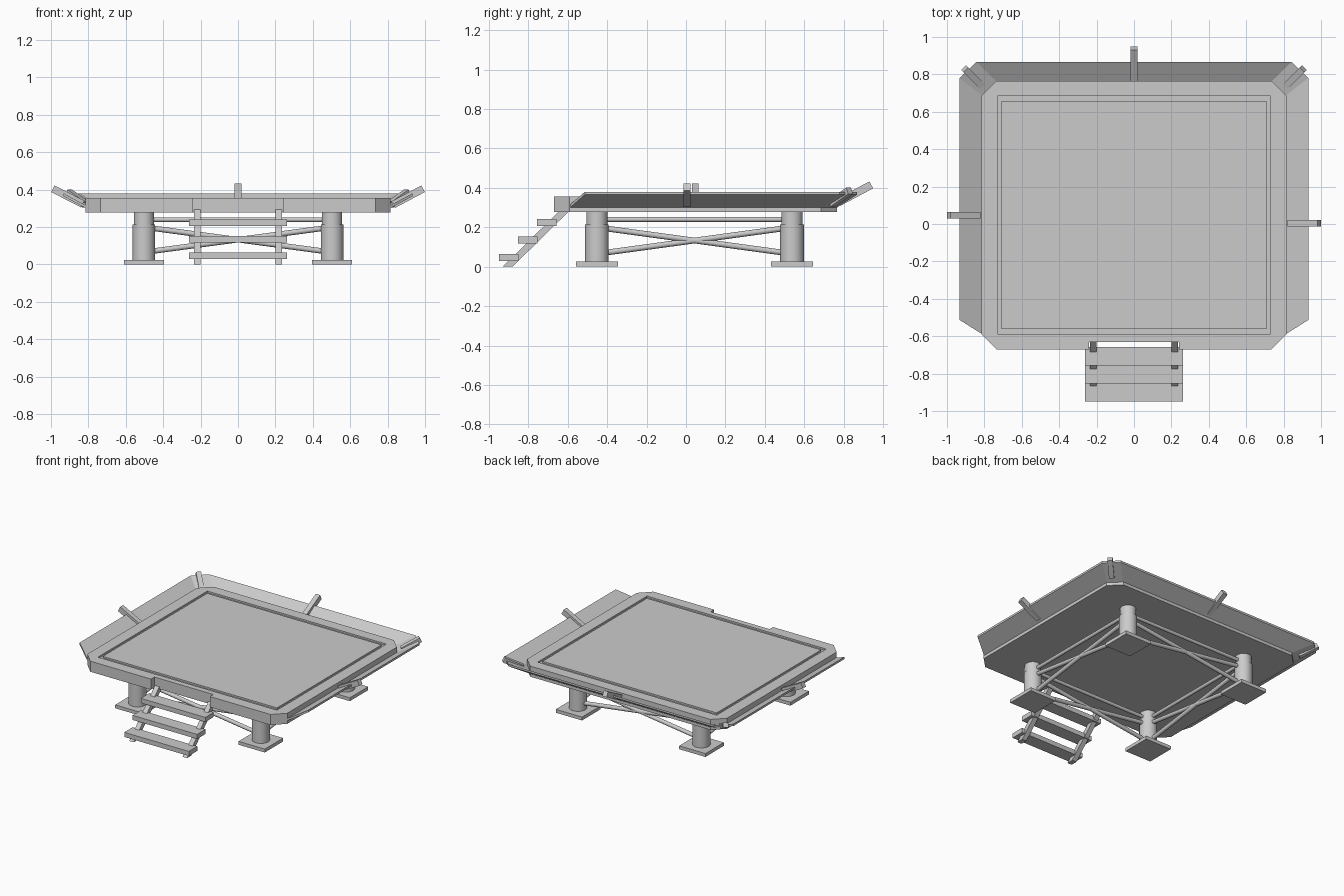
import bpy, bmesh
from mathutils import Vector, Matrix

if "Cube" in bpy.data.objects:
    bpy.data.objects.remove(bpy.data.objects["Cube"])


def finish(name, bm):
    bmesh.ops.recalc_face_normals(bm, faces=bm.faces)
    me = bpy.data.meshes.new(name)
    bm.to_mesh(me)
    bm.free()
    ob = bpy.data.objects.new(name, me)
    bpy.context.collection.objects.link(ob)
    return ob


def prism(name, pts, offset):
    """Flat outline extruded along offset."""
    bm = bmesh.new()
    f = bm.faces.new([bm.verts.new(p) for p in pts])
    ext = bmesh.ops.extrude_face_region(bm, geom=[f])['geom']
    bmesh.ops.translate(bm, vec=offset, verts=[v for v in ext if isinstance(v, bmesh.types.BMVert)])
    return finish(name, bm)


def sweep(name, sections, closed=False):
    """Join matching cross-sections into a solid strip or ring."""
    bm = bmesh.new()
    rings = [[bm.verts.new(p) for p in s] for s in sections]
    pairs = list(zip(rings, rings[1:]))
    if closed:
        pairs.append((rings[-1], rings[0]))
    for a, b in pairs:
        for i in range(len(a)):
            j = (i + 1) % len(a)
            bm.faces.new((a[i], a[j], b[j], b[i]))
    if not closed:
        bm.faces.new(rings[0])
        bm.faces.new(rings[-1])
    return finish(name, bm)


def box(name, lo, hi):
    lo, hi = Vector(lo), Vector(hi)
    bm = bmesh.new()
    bmesh.ops.create_cube(bm, size=1, matrix=Matrix.Translation((lo + hi) / 2) @ Matrix.Diagonal((*(hi - lo), 1)))
    return finish(name, bm)


def beam(name, a, b, w, h):
    a, b = Vector(a), Vector(b)
    d = b - a
    side = Vector((0, 0, 1)).cross(d).normalized()
    up = d.cross(side).normalized()
    ring = [side * (sx * w / 2) + up * (sz * h / 2) for sx, sz in ((-1, -1), (1, -1), (1, 1), (-1, 1))]
    return sweep(name, [[p + r for r in ring] for p in (a, b)])


def rod(name, a, b, r, sides=16):
    a, b = Vector(a), Vector(b)
    d = b - a
    m = Matrix.Translation((a + b) / 2) @ d.to_track_quat('Z', 'Y').to_matrix().to_4x4()
    bm = bmesh.new()
    bmesh.ops.create_cone(bm, cap_ends=True, segments=sides, radius1=r, radius2=r, depth=d.length, matrix=m)
    for f in bm.faces:
        f.smooth = len(f.verts) == 4
    for e in bm.edges:
        e.smooth = not any(len(f.verts) > 4 for f in e.link_faces)
    return finish(name, bm)


# Deck: chamfered slab with a notch for the stairs
half = [(0.24, -0.63), (0.24, -0.67), (0.735, -0.67), (0.815, -0.59), (0.815, 0.685), (0.735, 0.765)]
outline = half + [(-x, y) for x, y in reversed(half)]
deck = prism("deck", [(x, y, 0.278) for x, y in outline], (0, 0, 0.078))

# Groove around the deck panel
cut = []
for sx, sy in ((-1, -1), (1, -1), (1, 1), (-1, 1)):
    cut.append([(sx * x, 0.048 + sy * y, z) for x, y, z in
                ((0.73, 0.637, 0.344), (0.73, 0.637, 0.4), (0.71, 0.608, 0.4), (0.71, 0.608, 0.344))])
cutter = sweep("groove_cutter", cut, closed=True)
cutter.hide_render = True
cutter.hide_set(True)
mod = deck.modifiers.new("groove", 'BOOLEAN')
mod.object = cutter
mod.solver = 'EXACT'

# Flared skirt round the sides and back
inner = [(0.81, -0.59), (0.81, 0.685), (0.735, 0.762)]
outer = [(0.932, -0.513), (0.932, 0.78), (0.842, 0.867)]
inner += [(-x, y) for x, y in reversed(inner)]
outer += [(-x, y) for x, y in reversed(outer)]
sweep("skirt", [[(*i, 0.298), (*o, 0.365), (*o, 0.38), (*i, 0.314)] for i, o in zip(inner, outer)])

# Skirt support arms
beam("right_arm", (0.83, 0.005, 0.32), (0.99, 0.005, 0.405), 0.035, 0.04)
beam("left_arm", (-0.83, 0.047, 0.323), (-0.99, 0.047, 0.405), 0.035, 0.04)
beam("back_arm", (0, 0.775, 0.327), (0, 0.94, 0.415), 0.035, 0.04)
for s in (-1, 1):
    beam("corner_arm", (s * 0.815, 0.74, 0.32), (s * 0.905, 0.83, 0.385), 0.035, 0.035)

# Legs with foot plates
Y0, Y1, X = -0.452, 0.538, 0.503
for x in (-X, X):
    for y in (Y0, Y1):
        box("foot_plate", (x - 0.107, y - 0.107, 0), (x + 0.107, y + 0.107, 0.025))
        rod("lower_leg", (x, y, 0.02), (x, y, 0.215), 0.06, 32)
        rod("upper_leg", (x, y, 0.21), (x, y, 0.282), 0.054, 32)

# Rails and crossed braces on all four sides
corners = [(-X, Y0), (X, Y0), (X, Y1), (-X, Y1)]
for i, a in enumerate(corners):
    b = corners[(i + 1) % 4]
    rod("rail", (*a, 0.24), (*b, 0.24), 0.0125)
    rod("brace", (*a, 0.2), (*b, 0.065), 0.0145)
    rod("brace", (*a, 0.065), (*b, 0.2), 0.0145)

# Stairs: two sloping stringers and three treads
for x in (-0.236, 0.2):
    prism("stringer", [(x, -0.93, 0), (x, -0.88, 0), (x, -0.575, 0.3), (x, -0.625, 0.3)], (0.036, 0, 0))
for i in range(3):
    y, z = -0.948 + i * 0.096, 0.03 + i * 0.0885
    box("tread", (-0.263, y, z), (0.263, y + 0.098, z + 0.034))
